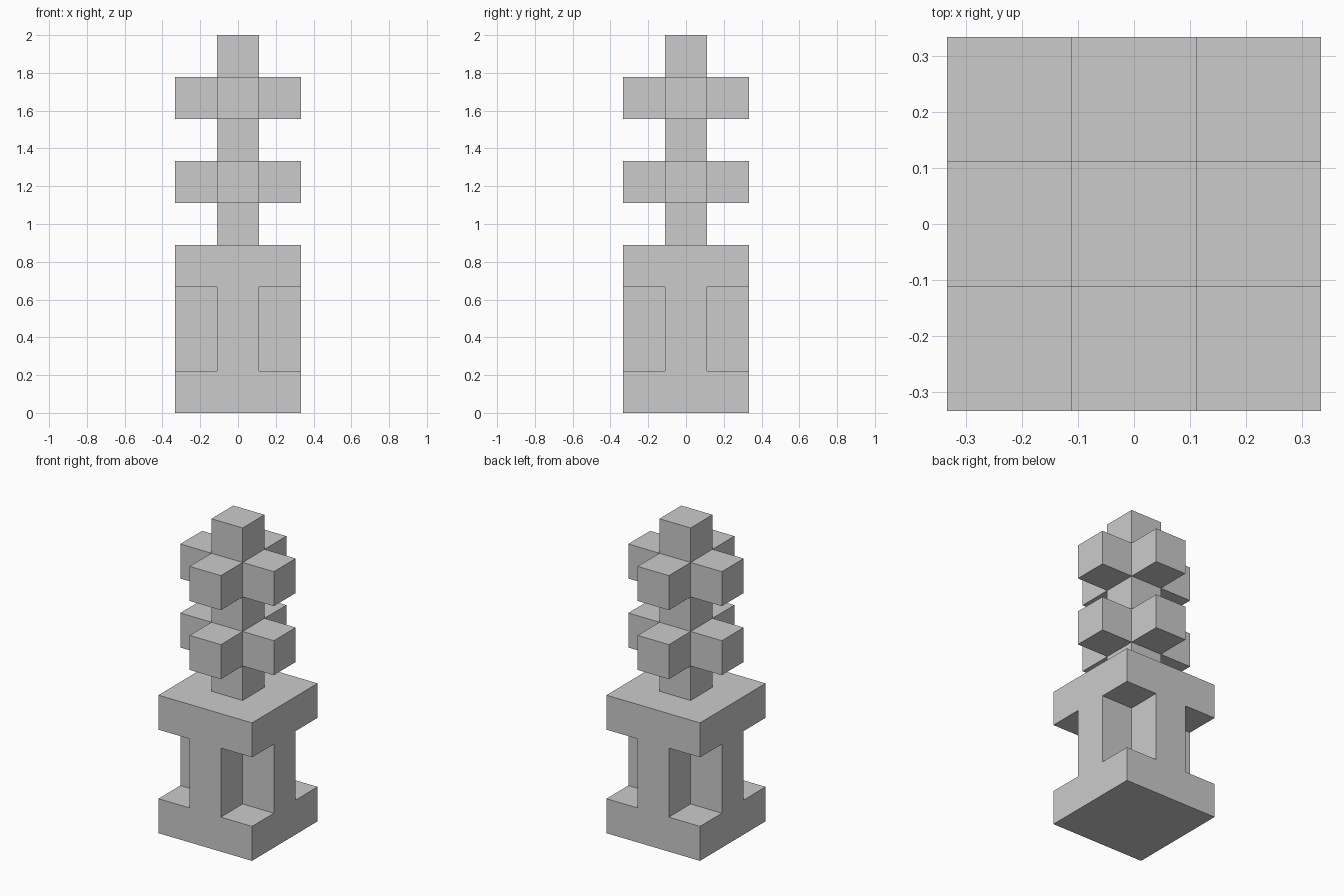
import bpy, bmesh, math
from mathutils import Vector

if "Cube" in bpy.data.objects:
    bpy.data.objects.remove(bpy.data.objects["Cube"])

U = 2 / 9  # block size: the model is nine blocks tall

# Layer outlines on a 3 x 3 block grid centred on the axis
GRID = [(x, y) for x in (-1, 0, 1) for y in (-1, 0, 1)]
SLAB = set(GRID)
CROSS = {c for c in GRID if 0 in c}
POST = {(0, 0)}
LAYERS = [SLAB, CROSS, CROSS, SLAB, POST, CROSS, POST, CROSS, POST]
FILLED = {(x, y, z) for z, layer in enumerate(LAYERS) for x, y in layer}


def build(name, first, last):
    """Outer skin of the blocks in layers first..last, with no hidden walls."""
    bm = bmesh.new()
    for cell in sorted(c for c in FILLED if first <= c[2] <= last):
        centre = Vector((cell[0], cell[1], cell[2] + 0.5))
        for axis in range(3):
            for sign in (-1, 1):
                n = Vector((0, 0, 0))
                n[axis] = sign
                if tuple(int(cell[i] + n[i]) for i in range(3)) in FILLED:
                    continue
                a, b = Vector((0, 0, 0)), Vector((0, 0, 0))
                a[(axis + 1) % 3] = 0.5
                b[(axis + 2) % 3] = 0.5 * sign
                mid = centre + n * 0.5
                corners = (-a - b, a - b, a + b, -a + b)
                bm.faces.new([bm.verts.new((mid + k) * U) for k in corners])
    bmesh.ops.remove_doubles(bm, verts=bm.verts[:], dist=1e-4)
    # Merge coplanar block faces into clean flat panels
    bmesh.ops.dissolve_limit(bm, angle_limit=math.radians(1),
                             verts=bm.verts[:], edges=bm.edges[:])
    mesh = bpy.data.meshes.new(name)
    bm.to_mesh(mesh)
    bm.free()
    obj = bpy.data.objects.new(name, mesh)
    bpy.context.collection.objects.link(obj)
    return obj


# Notched plinth, then the spire with two cross-shaped tiers
build("pedestal", 0, 3)
build("spire", 4, 8)
